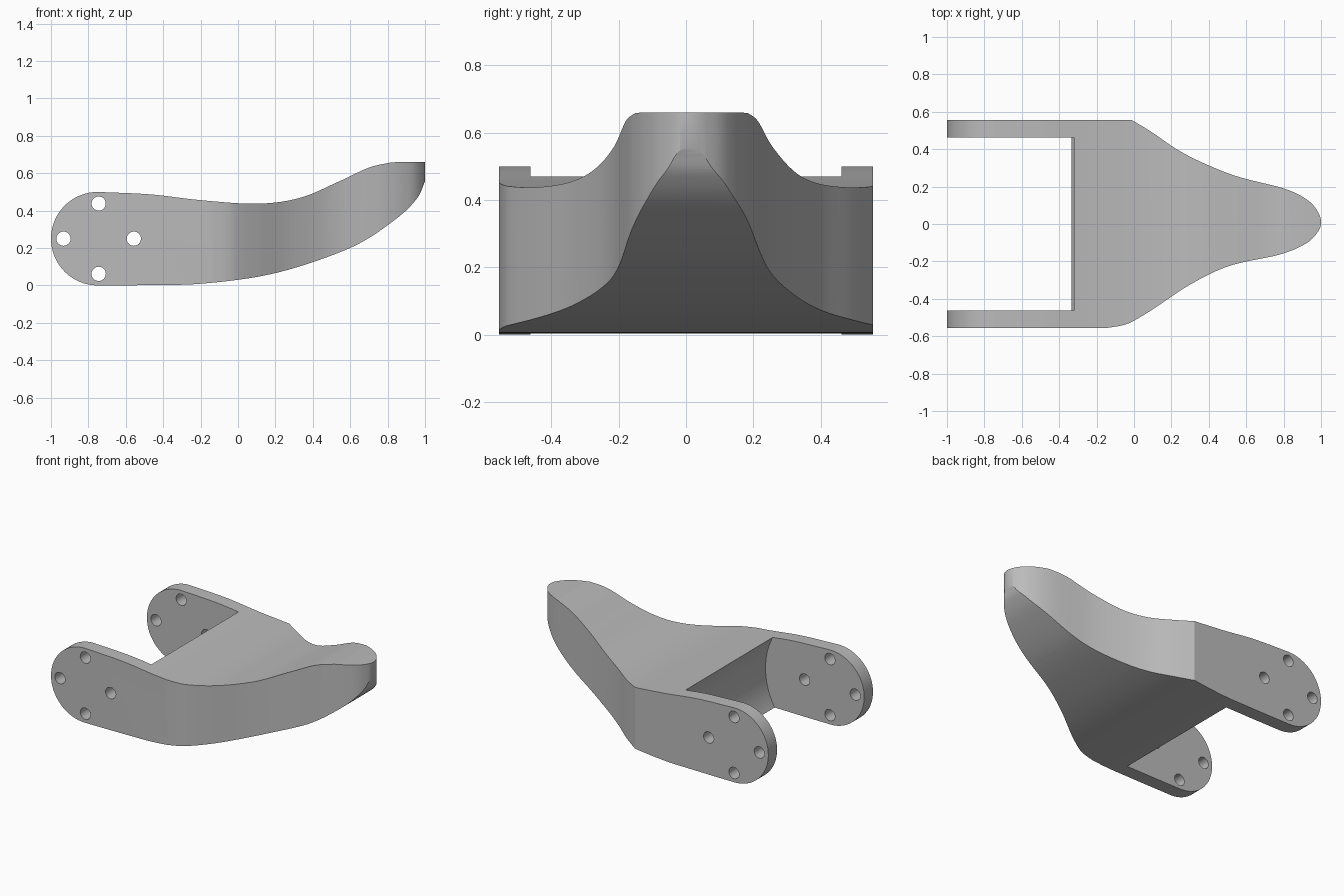
import bpy, bmesh, math
from mathutils import Vector

cube = bpy.data.objects.get("Cube")
if cube:
    bpy.data.objects.remove(cube, do_unlink=True)

grey = bpy.data.materials.new("plain grey")
grey.use_nodes = True
grey.diffuse_color = (0.5, 0.5, 0.5, 1)
grey.node_tree.nodes["Principled BSDF"].inputs["Base Color"].default_value = (0.5, 0.5, 0.5, 1)


def spline(points, steps=8):
    """Smooth curve through 2D points."""
    p = [Vector(q) for q in points]
    p = [2 * p[0] - p[1]] + p + [2 * p[-1] - p[-2]]
    out = []
    for a, b, c, d in zip(p, p[1:], p[2:], p[3:]):
        for i in range(steps):
            t = i / steps
            out.append(b + (c - a) * t / 2 + (a - 2.5 * b + 2 * c - d / 2) * t ** 2
                       + (1.5 * (b - c) + (d - a) / 2) * t ** 3)
    return out + [p[-2]]


def arc(cx, cz, r, start, end, n):
    angles = [math.radians(start + (end - start) * i / n) for i in range(n + 1)]
    return [Vector((cx + r * math.cos(a), cz + r * math.sin(a))) for a in angles]


def prism(name, outlines, low, high, axis):
    """Extrude outlines along y (side outline) or z (plan outline)."""
    bm = bmesh.new()
    for outline in outlines:
        verts = [bm.verts.new((p[0], low, p[1]) if axis == "y" else (p[0], p[1], low))
                 for p in outline]
        face = bm.faces.new(verts)
        new = bmesh.ops.extrude_face_region(bm, geom=[face])["geom"]
        shift = (0, high - low, 0) if axis == "y" else (0, 0, high - low)
        bmesh.ops.translate(bm, verts=[v for v in new if isinstance(v, bmesh.types.BMVert)],
                            vec=shift)
    bmesh.ops.recalc_face_normals(bm, faces=bm.faces)
    mesh = bpy.data.meshes.new(name)
    bm.to_mesh(mesh)
    bm.free()
    mesh.materials.append(grey)
    obj = bpy.data.objects.new(name, mesh)
    bpy.context.collection.objects.link(obj)
    return obj


def combine(obj, tool, operation):
    tool.hide_render = True
    bpy.context.view_layer.objects.active = obj
    mod = obj.modifiers.new(operation, "BOOLEAN")
    mod.operation, mod.solver, mod.object = operation, "EXACT", tool
    bpy.ops.object.modifier_apply(modifier=mod.name)
    bpy.data.objects.remove(tool, do_unlink=True)


# Side silhouette: rounded rear end, dipping top and rising belly
PX, PZ = -0.75, 0.25
top = spline([(PX, 0.5), (-0.47, 0.487), (-0.2, 0.456), (0.1, 0.437), (0.33, 0.468),
              (0.54, 0.556), (0.7, 0.63), (0.82, 0.658)])
belly = spline([(0.995, 0.545), (0.96, 0.47), (0.863, 0.37), (0.65, 0.225), (0.38, 0.118),
                (0.115, 0.048), (-0.2, 0.009), (-0.45, 0.002), (PX, 0)])
rear = arc(PX, PZ, 0.25, 270, 90, 32)[1:-1]
side = top + [(0.88, 0.66), (1.03, 0.66), (1.03, 0.62)] + belly + rear
bracket = prism("forked_bracket", [side], -0.7, 0.7, "y")

# Plan silhouette: parallel arms narrowing to a rounded nose
W = 0.555
plan = spline([(-0.01, W), (0.1, 0.488), (0.22, 0.405), (0.353, 0.334), (0.55, 0.255),
               (0.81, 0.187), (0.93, 0.126), (0.983, 0.065), (1, 0.01), (0.983, -0.042),
               (0.92, -0.104), (0.78, -0.163), (0.51, -0.224), (0.3, -0.324), (0.11, -0.45),
               (0, -0.517), (-0.06, -0.541), (-0.14, -W)])
plan += [(-1.2, -W), (-1.2, W)]
combine(bracket, prism("plan_cutter", [plan], -0.2, 1, "z"), "INTERSECT")

# Slot between the arms with a concave inner wall
slot = arc(PX, PZ, 0.483, 0, 360, 96)[:-1]
combine(bracket, prism("slot_cutter", [slot], -0.462, 0.462, "y"), "DIFFERENCE")

# Four bolt holes through both arms
holes = [arc(PX + 0.005 + 0.188 * dx, PZ + 0.188 * dz, 0.038, 0, 360, 32)[:-1]
         for dx, dz in ((1, 0), (-1, 0), (0, 1), (0, -1))]
combine(bracket, prism("hole_cutter", holes, -0.8, 0.8, "y"), "DIFFERENCE")

# Smooth curved walls, sharp rims
bpy.ops.object.select_all(action="DESELECT")
bracket.select_set(True)
bpy.context.view_layer.objects.active = bracket
bpy.ops.object.shade_smooth_by_angle(angle=math.radians(30))
